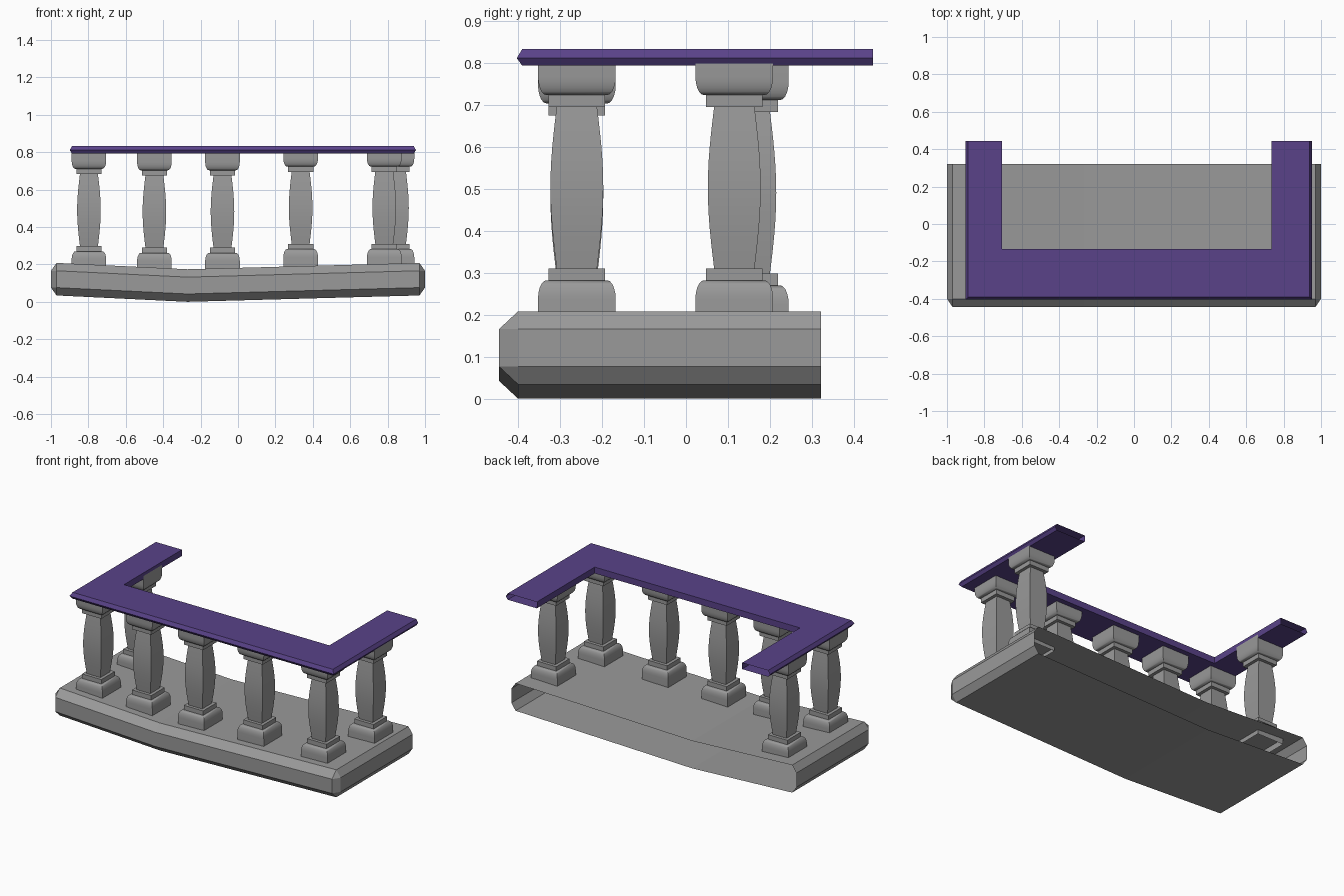
import bpy, bmesh, math

if "Cube" in bpy.data.objects:
    bpy.data.objects.remove(bpy.data.objects["Cube"])

def material(name, rgb):
    m = bpy.data.materials.new(name)
    m.diffuse_color = (*rgb, 1)
    m.use_nodes = True
    m.node_tree.nodes["Principled BSDF"].inputs["Base Color"].default_value = m.diffuse_color
    return m

stone = material("grey_stone", (0.32, 0.32, 0.32))
purple = material("purple_rail", (0.10, 0.055, 0.25))

def finish(bm, name, mat, smooth=False):
    bmesh.ops.recalc_face_normals(bm, faces=bm.faces)
    me = bpy.data.meshes.new(name)
    bm.to_mesh(me)
    bm.free()
    ob = bpy.data.objects.new(name, me)
    bpy.context.collection.objects.link(ob)
    me.materials.append(mat)
    if smooth:
        bpy.ops.object.select_all(action='DESELECT')
        ob.select_set(True)
        bpy.context.view_layer.objects.active = ob
        bpy.ops.object.shade_smooth_by_angle(angle=math.radians(35))
    return ob

def loft(rings, closed):
    """Skin a list of equally sized point rings; ends stay open."""
    bm = bmesh.new()
    vs = [[bm.verts.new(p) for p in r] for r in rings]
    n = len(rings[0])
    for a, b in zip(vs, vs[1:]):
        for i in range(n if closed else n - 1):
            j = (i + 1) % n
            bm.faces.new((a[i], a[j], b[j], b[i]))
    return bm

# Floor slab: chamfered box, open at the back, sagging at one crease
CH = (0.03, 0.045, 0.042)
LO, HI = (-1, -0.445, 0), (1, 0.42, 0.174)
bm = bmesh.new()
bmesh.ops.create_cube(bm, size=1)
for v in bm.verts:
    for k in range(3):
        v.co[k] = (LO[k] + (v.co[k] + 0.5) * (HI[k] - LO[k])) / CH[k]
bmesh.ops.bevel(bm, geom=bm.edges[:], offset=1, offset_type='OFFSET',
                segments=1, profile=0.5, affect='EDGES')
for v in bm.verts:
    for k in range(3):
        v.co[k] *= CH[k]
bmesh.ops.bisect_plane(bm, geom=bm.verts[:] + bm.edges[:] + bm.faces[:],
                       plane_co=(0, 0.322, 0), plane_no=(0, 1, 0), clear_outer=True)
CREASE = -0.27
bmesh.ops.bisect_plane(bm, geom=bm.verts[:] + bm.edges[:] + bm.faces[:],
                       plane_co=(CREASE, 0, 0), plane_no=(1, 0, 0))
for v in bm.verts:
    span = 0.97 - CREASE if v.co.x > CREASE else 0.97 + CREASE
    v.co.z += 0.034 * min(1, abs(v.co.x - CREASE) / span)
finish(bm, "floor_slab", stone)

# Square baluster: half profile (half width, height), mirrored about the middle
MID = 0.5025
half = [(0.0925, 0.18), (0.0925, 0.238)]
half += [(0.072 + 0.0205 * math.cos(t), 0.238 + 0.044 * math.sin(t))
         for t in (math.radians(a) for a in (18, 36, 54, 72, 90))]
half += [(0.0675, 0.282), (0.0675, 0.31), (0.048, 0.31)]
half += [(0.048 + 0.015 * math.sin(math.pi / 2 * i / 6), 0.31 + (MID - 0.31) * i / 6)
         for i in range(1, 7)]
profile = half + [(w, 2 * MID - z) for w, z in half[-2::-1]]

balusters = [(-0.797, -0.26, -0.012), (-0.447, -0.26, -0.02), (-0.083, -0.26, -0.02),
             (0.335, -0.26, 0), (0.782, -0.26, 0),
             (-0.797, 0.152, -0.012), (0.85, 0.115, 0)]
for n, (x, y, dz) in enumerate(balusters, 1):
    rings = [[(x + sx * w, y + sy * w, z + dz)
              for sx, sy in ((-1, -1), (1, -1), (1, 1), (-1, 1))] for w, z in profile]
    finish(loft(rings, True), f"baluster_{n}", stone, True)

# U-shaped handrail: pointed outer edge, straight inner edge, open ends
stations = [((-0.90, 0.445), (-0.705, 0.445), (1, 0)),
            ((-0.90, -0.403), (-0.705, -0.135), (1, 1)),
            ((0.952, -0.403), (0.735, -0.135), (-1, 1)),
            ((0.952, 0.445), (0.735, 0.445), (-1, 0))]
BOT, TOP, IN = 0.793, 0.833, 0.013
rings = []
for (ox, oy), (ix, iy), (dx, dy) in stations:
    ex, ey = ox + dx * IN, oy + dy * IN
    rings.append([(ex, ey, BOT), (ox, oy, 0.811), (ex, ey, TOP), (ix, iy, TOP), (ix, iy, BOT)])
finish(loft(rings, True), "handrail", purple)
